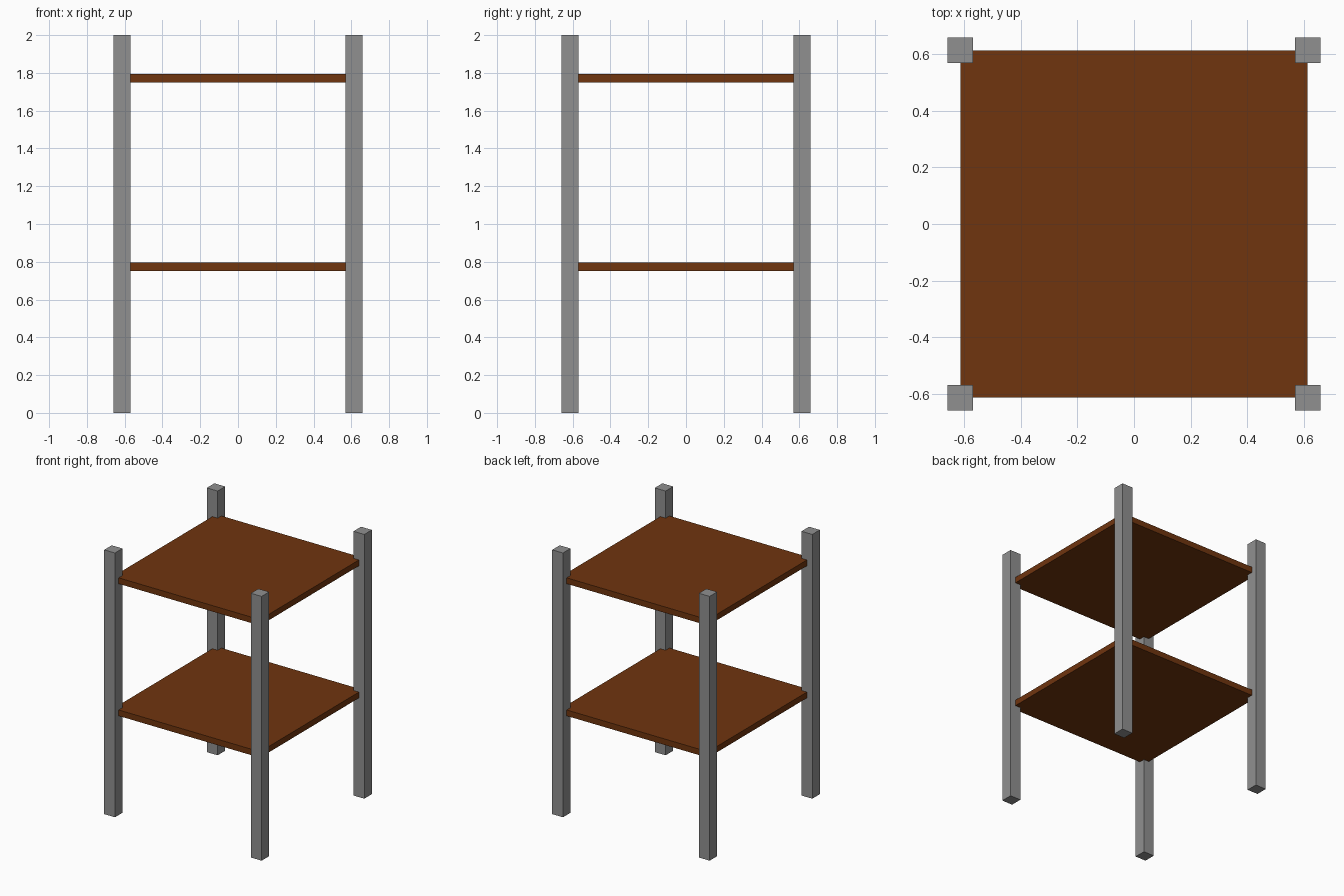
import bpy

if "Cube" in bpy.data.objects:
    bpy.data.objects.remove(bpy.data.objects["Cube"])


def material(name, rgb):
    m = bpy.data.materials.new(name)
    m.diffuse_color = (*rgb, 1.0)
    m.use_nodes = True
    m.node_tree.nodes["Principled BSDF"].inputs["Base Color"].default_value = m.diffuse_color
    return m


def box(name, center, size, mat):
    bpy.ops.mesh.primitive_cube_add(size=1, location=center)
    ob = bpy.context.object
    ob.name = name
    ob.scale = size
    bpy.ops.object.transform_apply(location=False, rotation=False, scale=True)
    ob.data.materials.append(mat)
    return ob


grey = material("grey metal", (0.28, 0.28, 0.28))
brown = material("brown wood", (0.16, 0.035, 0.0045))

HALF = 0.614    # post centre distance, also the shelf half width
POST = 0.09
THICK = 0.045

# Four square corner posts
for x_name, sx in (("left", -1), ("right", 1)):
    for y_name, sy in (("front", -1), ("back", 1)):
        box(f"{y_name}_{x_name}_post", (sx * HALF, sy * HALF, 1.0),
            (POST, POST, 2.0), grey)

# Two shelves whose corners are set into the posts
for name, z in (("lower_shelf", 0.75), ("upper_shelf", 1.75)):
    box(name, (0, 0, z + THICK / 2), (2 * HALF, 2 * HALF, THICK), brown)
